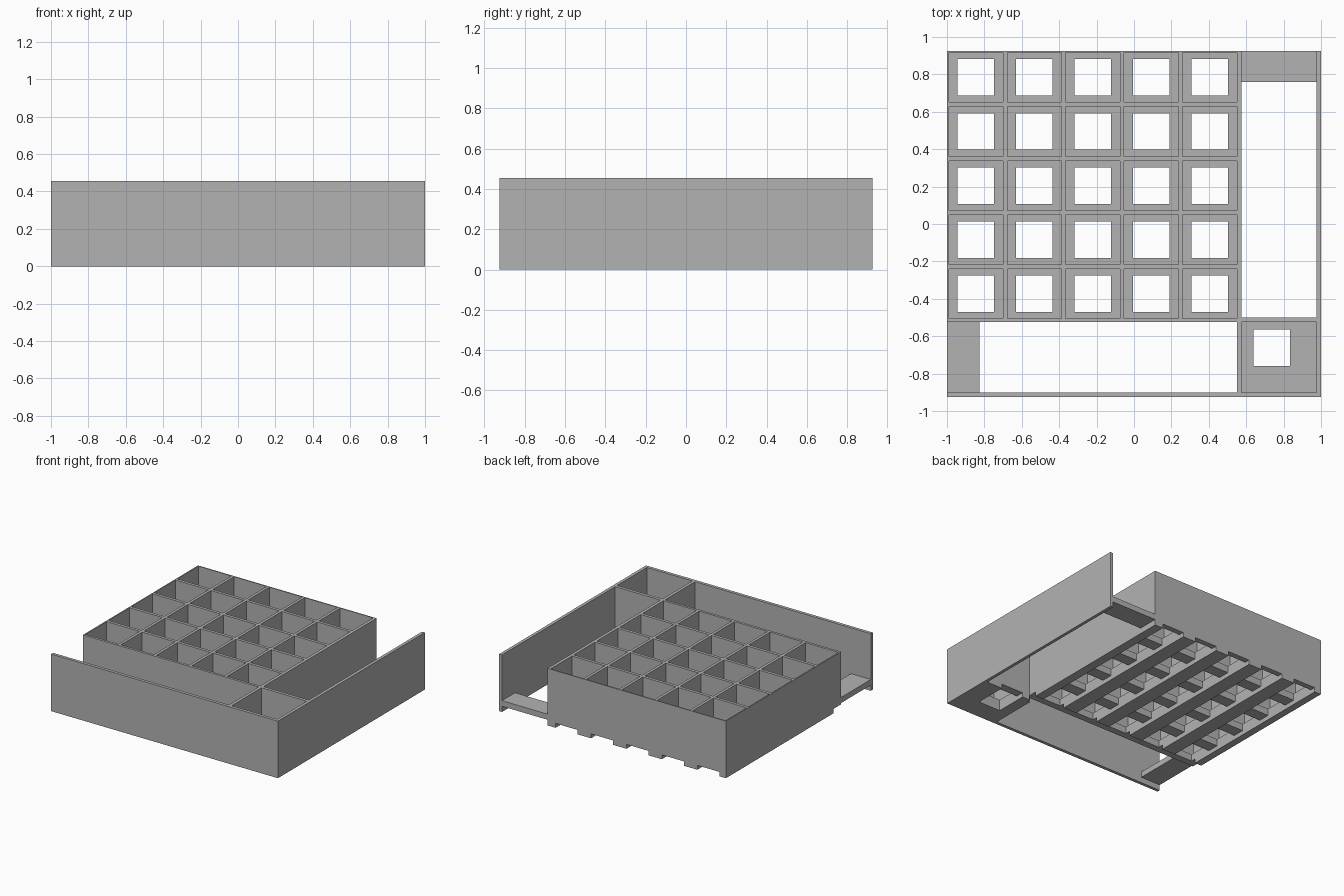
import bpy
import bmesh

cube = bpy.data.objects.get("Cube")
if cube:
    bpy.data.objects.remove(cube, do_unlink=True)

grey = bpy.data.materials.new("plain grey")
grey.use_nodes = True
colour = (0.45, 0.45, 0.45, 1)
grey.diffuse_color = colour
grey.node_tree.nodes["Principled BSDF"].inputs["Base Color"].default_value = colour

# Overall sizes
TOP, FLOOR, FOOT = 0.455, 0.09, 0.035
HX, HY = 1.0, 0.925
WALL = 0.025
CELLS = 5
PITCH_X, PITCH_Y = 0.3125, 0.289
CELL_X, CELL_Y = 0.29, 0.265
LEFT, FRONT = -0.99, -0.505
HOLE = 0.195
GRID_R, GRID_F = 0.575, -0.525


def slab(name, xs, ys, z0, z1, solid=lambda i, j: True):
    """Extrude the solid tiles of an uneven grid from z0 to z1."""
    bm = bmesh.new()
    verts = [[bm.verts.new((x, y, z0)) for y in ys] for x in xs]
    for i in range(len(xs) - 1):
        for j in range(len(ys) - 1):
            if solid(i, j):
                bm.faces.new((verts[i][j], verts[i + 1][j],
                              verts[i + 1][j + 1], verts[i][j + 1]))
    bmesh.ops.delete(bm, geom=[v for v in bm.verts if not v.link_faces],
                     context='VERTS')
    base = bm.faces[:]
    ext = bmesh.ops.extrude_face_region(bm, geom=base, use_keep_orig=True)
    for v in ext["geom"]:
        if isinstance(v, bmesh.types.BMVert):
            v.co.z = z1
    bmesh.ops.recalc_face_normals(bm, faces=bm.faces[:])
    mesh = bpy.data.meshes.new(name)
    bm.to_mesh(mesh)
    bm.free()
    mesh.materials.append(grey)
    obj = bpy.data.objects.new(name, mesh)
    bpy.context.collection.objects.link(obj)
    return obj


def breaks(lo, hi, start, pitch, size):
    """Outer limits plus the two sides of each repeated opening."""
    inner = [start + pitch * k + s for k in range(CELLS) for s in (0, size)]
    return [lo] + inner + [hi]


def not_opening(i, j):
    return i % 2 == 0 or j % 2 == 0


# Cell walls
slab("cell_walls",
     breaks(-HX, GRID_R, LEFT, PITCH_X, CELL_X),
     breaks(GRID_F, HY, FRONT, PITCH_Y, CELL_Y), FLOOR, TOP, not_opening)

# Cell floor with one square hole per cell
hole_x = breaks(-HX, GRID_R, LEFT + (CELL_X - HOLE) / 2, PITCH_X, HOLE)
hole_y = breaks(GRID_F, HY, FRONT + (CELL_Y - HOLE) / 2, PITCH_Y, HOLE)
slab("cell_floor", hole_x, hole_y, FOOT, FLOOR, not_opening)

# Foot strips between the channels under the floor
slab("foot_strips", hole_x, [-0.43, HY], 0, FOOT, lambda i, j: i % 2 == 0)

# Outer front and side walls
slab("outer_walls", [-HX, HX - WALL, HX], [-HY, -HY + WALL, HY], 0, TOP,
     lambda i, j: i == 1 or j == 0)

# Corner box: two dividers, holed floor, and a foot with a cable recess
inner_r, inner_f = HX - WALL, -HY + WALL
slab("corner_side_divider", [GRID_R - WALL, GRID_R], [inner_f, GRID_F], 0, TOP)
slab("corner_back_divider", [GRID_R, inner_r], [GRID_F, GRID_F + WALL],
     FOOT, TOP)
box_x = [GRID_R, 0.64, 0.64 + HOLE, inner_r]
slab("corner_floor", box_x, [inner_f, -0.76, -0.76 + HOLE, GRID_F],
     FOOT, FLOOR, lambda i, j: (i, j) != (1, 1))
slab("corner_foot", box_x, [inner_f, -0.76, GRID_F + WALL], 0, FOOT,
     lambda i, j: (i, j) != (1, 1))

# Small floor tabs at the open ends of the two troughs
slab("front_trough_tab", [-HX, -0.825], [inner_f, GRID_F], FOOT + 0.01, FLOOR)
slab("side_trough_tab", [GRID_R, inner_r], [0.76, HY], FOOT + 0.01, FLOOR)
